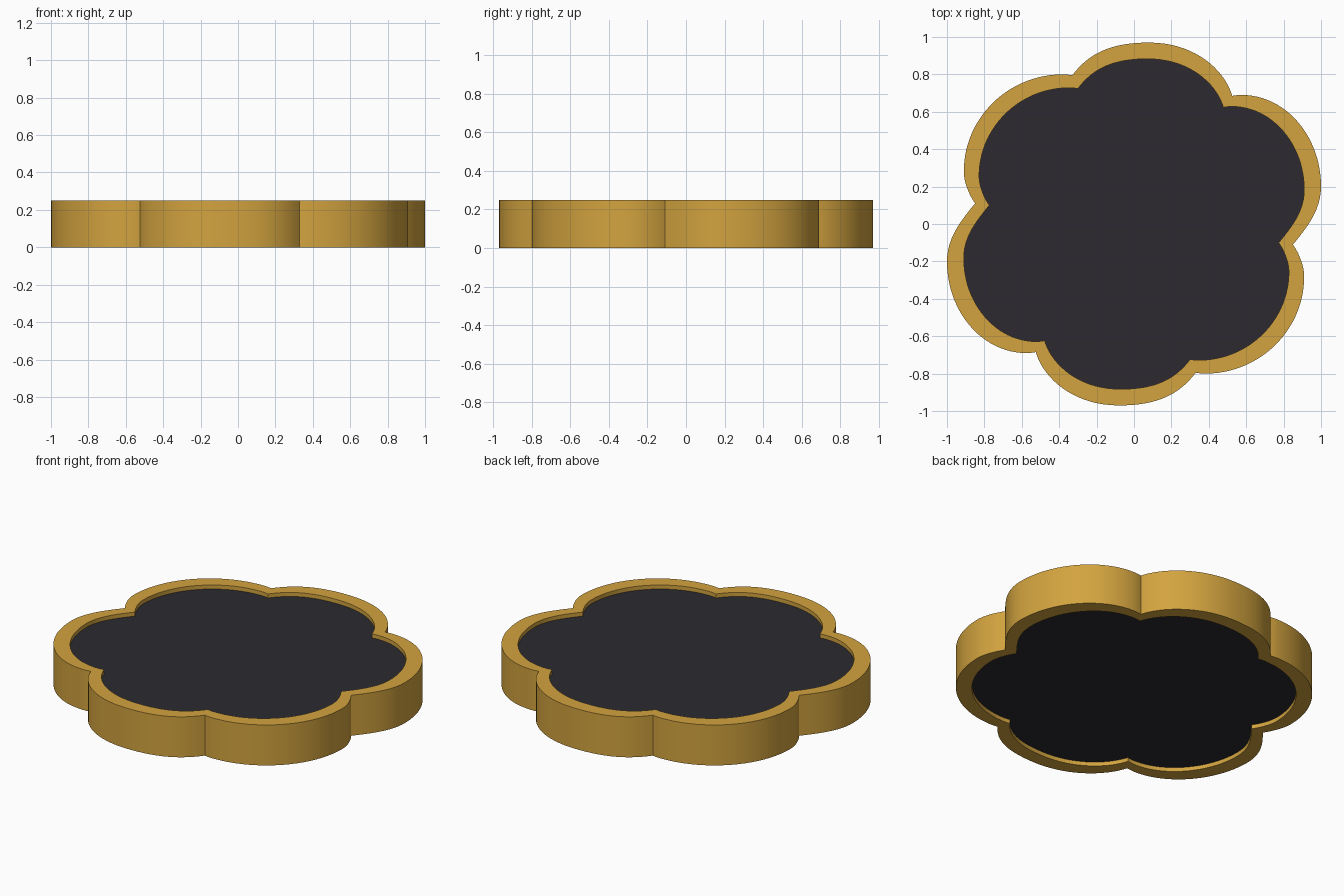
import bpy, bmesh, math
from mathutils import Vector
from mathutils.geometry import interpolate_bezier

if "Cube" in bpy.data.objects:
    bpy.data.objects.remove(bpy.data.objects["Cube"])

HEIGHT = 0.25
INNER = 0.91


def polar(deg, length):
    a = math.radians(deg)
    return Vector((math.cos(a) * length, math.sin(a) * length))


# Half outline (three petals), clockwise: point, handle, handle, end point, samples
A, B = Vector((-0.33, 0.795)), Vector((0.525, 0.685))
C, D = Vector((0.85, -0.11)), Vector((0.33, -0.795))
top = Vector((0.08, 0.97))
r_top, r_side = Vector((0.575, 0.69)), Vector((1.0, 0.2))
l_side, l_low = Vector((0.91, -0.28)), Vector((0.38, -0.80))
segments = [
    (A, A + polar(53, 0.15), top + Vector((-0.20, 0)), top, 16),
    (top, top + Vector((0.25, 0)), B + polar(106, 0.14), B, 18),
    (B, B + polar(10, 0.015), r_top + Vector((-0.02, 0)), r_top, 4),
    (r_top, r_top + Vector((0.235, 0)), r_side + Vector((0, 0.27)), r_side, 24),
    (r_side, r_side + Vector((0, -0.13)), C + polar(51, 0.11), C, 12),
    (C, C + polar(-55, 0.05), l_side + Vector((0, 0.06)), l_side, 8),
    (l_side, l_side + Vector((0, -0.287)), l_low + Vector((0.293, 0)), l_low, 26),
    (l_low, l_low + Vector((-0.02, 0)), D + polar(-8, 0.015), D, 4),
]
half = []
for p, h1, h2, q, n in segments:
    half += [v.to_2d() for v in interpolate_bezier(p.to_3d(), h1.to_3d(), h2.to_3d(), q.to_3d(), n + 1)][:-1]
outline = half + [-p for p in half]
N = len(outline)


def ring(bm, scale, z):
    return [bm.verts.new((p.x * scale, p.y * scale, z)) for p in outline]


def bridge(bm, r1, r2):
    for i in range(N):
        j = (i + 1) % N
        bm.faces.new((r1[i], r1[j], r2[j], r2[i]))


def finish(bm, name, color):
    bmesh.ops.recalc_face_normals(bm, faces=bm.faces[:])
    mesh = bpy.data.meshes.new(name)
    bm.to_mesh(mesh)
    bm.free()
    obj = bpy.data.objects.new(name, mesh)
    bpy.context.collection.objects.link(obj)
    mat = bpy.data.materials.new(name + "_color")
    mat.diffuse_color = color
    mat.use_nodes = True
    mat.node_tree.nodes["Principled BSDF"].inputs["Base Color"].default_value = mat.diffuse_color
    mesh.materials.append(mat)
    bpy.ops.object.select_all(action='DESELECT')
    obj.select_set(True)
    bpy.context.view_layer.objects.active = obj
    bpy.ops.object.shade_smooth_by_angle(angle=math.radians(30))


# Scalloped gold rim
bm = bmesh.new()
rings = [ring(bm, s, z) for s, z in ((1, 0), (1, HEIGHT), (INNER, HEIGHT), (INNER, 0))]
for k in range(4):
    bridge(bm, rings[k], rings[(k + 1) % 4])
finish(bm, "rim", (0.65, 0.37, 0.05, 1))

# Dark panel, slightly recessed at top and bottom
bm = bmesh.new()
low, high = ring(bm, INNER, 0.025), ring(bm, INNER, HEIGHT - 0.025)
bridge(bm, low, high)
bm.faces.new(low)
bm.faces.new(high)
finish(bm, "panel", (0.025, 0.023, 0.03, 1))
